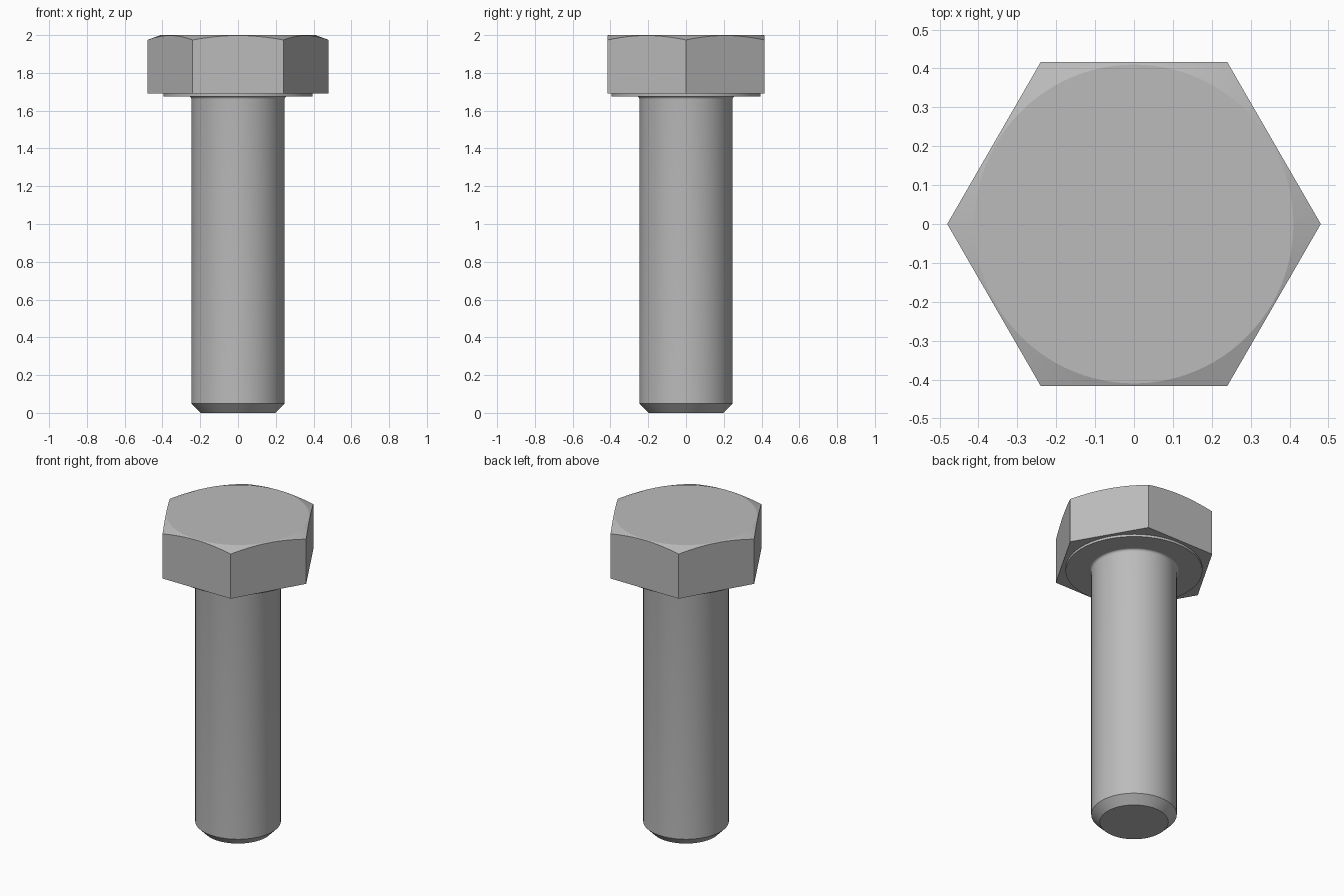
import bpy, bmesh, math

cube = bpy.data.objects.get("Cube")
if cube:
    bpy.data.objects.remove(cube, do_unlink=True)

steel = bpy.data.materials.new("grey_steel")
steel.use_nodes = True
GREY = (0.5, 0.5, 0.5, 1)
steel.diffuse_color = GREY
steel.node_tree.nodes["Principled BSDF"].inputs["Base Color"].default_value = GREY


def finish(bm, name, angle):
    bmesh.ops.recalc_face_normals(bm, faces=bm.faces)
    mesh = bpy.data.meshes.new(name)
    bm.to_mesh(mesh)
    bm.free()
    mesh.materials.append(steel)
    obj = bpy.data.objects.new(name, mesh)
    bpy.context.collection.objects.link(obj)
    bpy.ops.object.select_all(action="DESELECT")
    obj.select_set(True)
    bpy.context.view_layer.objects.active = obj
    bpy.ops.object.shade_smooth_by_angle(angle=math.radians(angle))
    return obj


def ring(bm, points):
    return [bm.verts.new(p) for p in points]


def bridge(bm, a, b):
    for i in range(len(a)):
        j = (i + 1) % len(a)
        bm.faces.new((a[i], a[j], b[j], b[i]))


def lathe(name, profile, steps=64):
    """Closed solid of revolution from (radius, z) pairs, bottom to top."""
    bm = bmesh.new()
    turns = [math.tau * i / steps for i in range(steps)]
    rings = [ring(bm, [(r * math.cos(t), r * math.sin(t), z) for t in turns])
             for r, z in profile]
    for a, b in zip(rings, rings[1:]):
        bridge(bm, a, b)
    bm.faces.new(rings[0])
    bm.faces.new(rings[-1])
    return finish(bm, name, 30)


# Hexagonal head: flat sides whose top edges follow a conical chamfer
APOTHEM, BASE, TOP, FLAT_R = 0.416, 1.69, 2.0, 0.41
SLOPE = math.tan(math.radians(20))
PER_SIDE = 16
bm = bmesh.new()
count = 6 * PER_SIDE
upper, flat = [], []
for i in range(count):
    t = math.tau * i / count
    r = APOTHEM / math.cos(t % (math.pi / 3) - math.pi / 6)
    c, s = math.cos(t), math.sin(t)
    upper.append((r * c, r * s, TOP - (r - FLAT_R) * SLOPE))
    flat.append((FLAT_R * c, FLAT_R * s, TOP))
lower = ring(bm, [(x, y, BASE) for x, y, z in upper[::PER_SIDE]])
upper, flat = ring(bm, upper), ring(bm, flat)
for k in range(6):
    edge = [upper[(k * PER_SIDE + i) % count] for i in range(PER_SIDE + 1)]
    bm.faces.new([lower[k]] + edge + [lower[(k + 1) % 6]])
bridge(bm, upper, flat)
bm.faces.new(flat)
bm.faces.new(lower)
finish(bm, "hex_head", 15)

# Thin round bearing face under the head
lathe("washer_face", [(0.395, 1.675), (0.395, 1.695)])

# Shank with chamfered tip and a small fillet where it meets the head
SHANK_R, FILLET = 0.247, 0.016
profile = [(0.198, 0), (SHANK_R, 0.05)]
for i in range(6):
    a = math.pi / 2 * i / 5
    profile.append((SHANK_R + FILLET * (1 - math.cos(a)),
                    1.676 - FILLET * (1 - math.sin(a))))
lathe("shank", profile)
